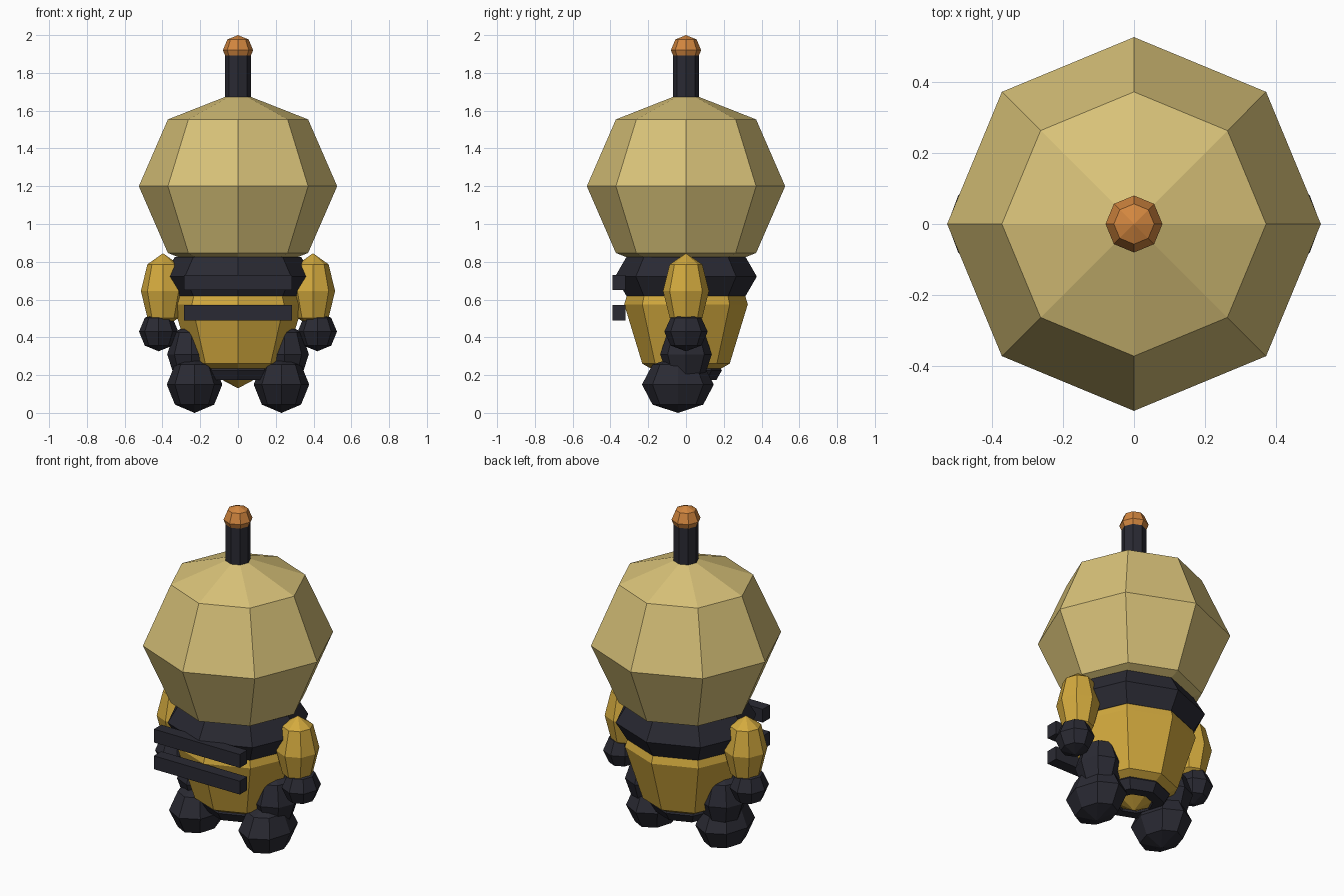
import bpy

if "Cube" in bpy.data.objects:
    bpy.data.objects.remove(bpy.data.objects["Cube"])


def material(name, rgb):
    m = bpy.data.materials.new(name)
    m.diffuse_color = (*rgb, 1.0)
    m.use_nodes = True
    m.node_tree.nodes["Principled BSDF"].inputs["Base Color"].default_value = m.diffuse_color
    return m


TAN = material("tan", (0.69, 0.54, 0.19))
YELLOW = material("yellow", (0.65, 0.40, 0.048))
DARK = material("charcoal", (0.023, 0.023, 0.033))
ORANGE = material("orange", (0.65, 0.24, 0.05))


def finish(name, mat, scale=(1, 1, 1)):
    ob = bpy.context.object
    ob.name = name
    ob.scale = scale
    ob.data.materials.append(mat)
    return ob


def ball(name, loc, radii, mat):
    """Faceted eight-sided ellipsoid."""
    bpy.ops.mesh.primitive_uv_sphere_add(segments=8, ring_count=4, radius=1, location=loc)
    return finish(name, mat, radii)


def ring(name, z, major, minor, mat, scale=(1, 1, 1)):
    """Eight-sided ring with a hexagonal section."""
    bpy.ops.mesh.primitive_torus_add(major_segments=8, minor_segments=6, location=(0, 0, z),
                                     major_radius=major, minor_radius=minor)
    return finish(name, mat, scale)


# Head and body
ball("head", (0, 0, 1.2), (0.525, 0.525, 0.5), TAN)
ball("body", (0, 0, 0.575), (0.345, 0.327, 0.445), YELLOW)

# Collar and hip rings
ring("collar", 0.722, 0.255, 0.12, DARK, (1.06, 1, 1))
ring("hip_ring", 0.225, 0.13, 0.06, DARK, (1.06, 1, 1))

# Antenna with rounded tip
bpy.ops.mesh.primitive_cylinder_add(vertices=8, radius=0.068, depth=0.27, location=(0, 0, 1.775))
finish("antenna", DARK)
ball("antenna_tip", (0, 0, 1.92), (0.08, 0.08, 0.08), ORANGE)

# Limbs on both sides
for side, s in (("left", -1), ("right", 1)):
    ball(side + "_arm", (s * 0.397, 0, 0.645), (0.117, 0.122, 0.2), YELLOW)
    ball(side + "_hand", (s * 0.42, 0, 0.43), (0.104, 0.115, 0.104), DARK)
    ball(side + "_leg", (s * 0.245, 0, 0.31), (0.13, 0.137, 0.165), DARK)
    ball(side + "_foot", (s * 0.23, -0.043, 0.15), (0.147, 0.19, 0.15), DARK)

# Two slats across the chest
for name, z in (("upper_slat", 0.69), ("lower_slat", 0.53)):
    bpy.ops.mesh.primitive_cube_add(size=1, location=(0, -0.355, z))
    finish(name, DARK, (0.57, 0.07, 0.08))
